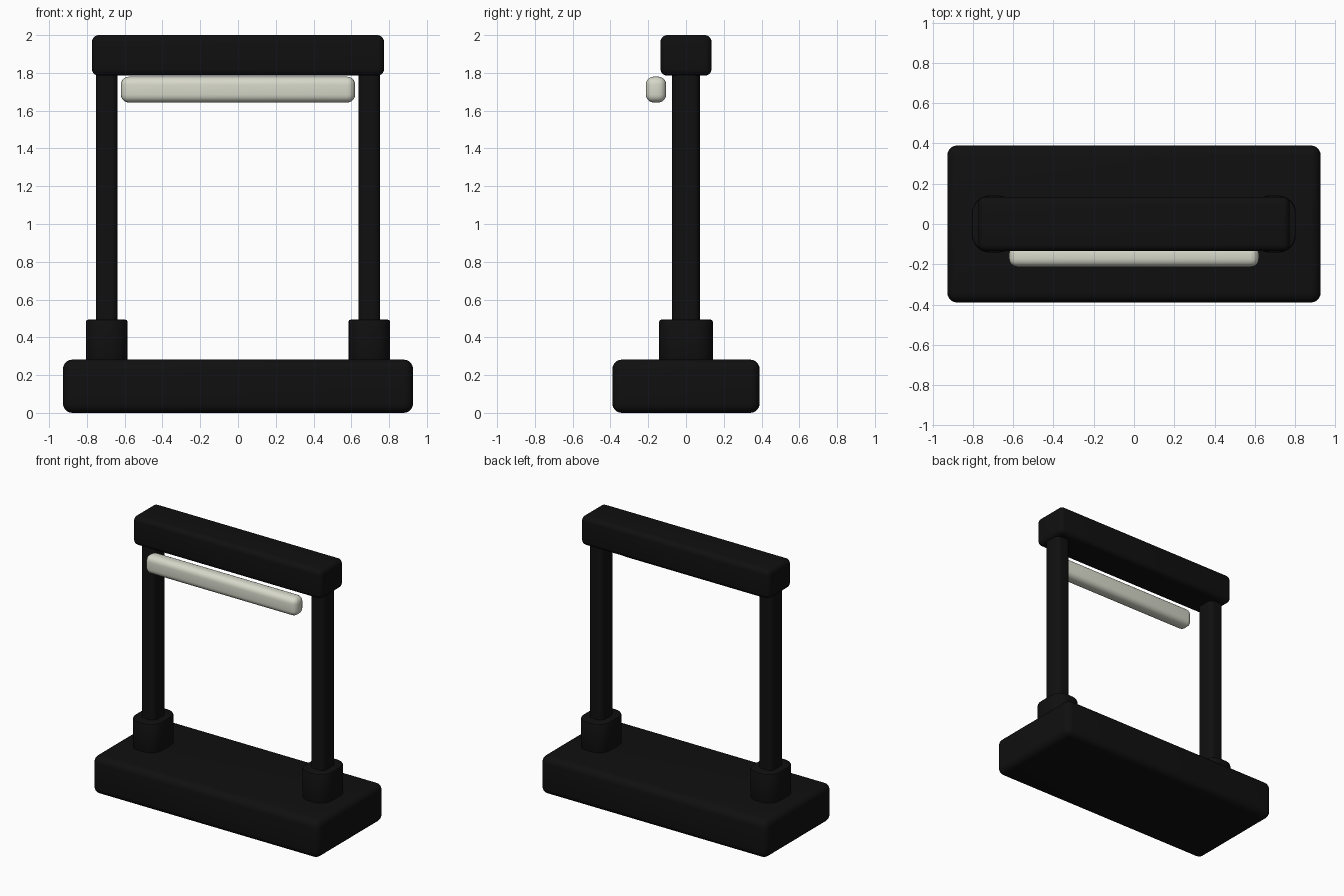
import bpy, bmesh
from math import radians
from mathutils import Vector

if "Cube" in bpy.data.objects:
    bpy.data.objects.remove(bpy.data.objects["Cube"])


def material(name, colour):
    m = bpy.data.materials.new(name)
    m.use_nodes = True
    m.diffuse_color = colour
    m.node_tree.nodes["Principled BSDF"].inputs["Base Color"].default_value = colour
    return m


black = material("matte black", (0.005, 0.005, 0.005, 1))
ivory = material("warm white", (0.68, 0.69, 0.59, 1))


def rounded_box(name, low, high, mat, corner, rim=None):
    """Box between two corners; rim=None rounds every edge by corner,
    otherwise upright edges get corner and the end outlines get rim."""
    low, high = Vector(low), Vector(high)
    centre, size = (low + high) / 2, high - low
    bm = bmesh.new()
    bmesh.ops.create_cube(bm, size=1)
    bmesh.ops.scale(bm, vec=size, verts=bm.verts)

    def bevel(edges, radius, steps):
        bmesh.ops.bevel(bm, geom=edges, offset=radius, segments=steps,
                        profile=0.5, affect='EDGES', clamp_overlap=True)

    def upright(e):
        return abs(e.verts[0].co.z - e.verts[1].co.z) > 1e-4

    if rim is None:
        bevel(bm.edges[:], corner, 5)
    else:
        bevel([e for e in bm.edges if upright(e)], corner, 6)
        if rim:
            bevel([e for e in bm.edges if not upright(e)], rim, 2)
    bmesh.ops.recalc_face_normals(bm, faces=bm.faces)
    mesh = bpy.data.meshes.new(name)
    bm.to_mesh(mesh)
    bm.free()
    mesh.materials.append(mat)
    obj = bpy.data.objects.new(name, mesh)
    obj.location = centre
    bpy.context.collection.objects.link(obj)
    bpy.ops.object.select_all(action='DESELECT')
    obj.select_set(True)
    bpy.context.view_layer.objects.active = obj
    bpy.ops.object.shade_smooth_by_angle(angle=radians(35))
    return obj


# Base slab and top beam
rounded_box("base", (-0.927, -0.39, 0), (0.927, 0.39, 0.282), black, 0.05)
rounded_box("top_beam", (-0.773, -0.135, 1.785), (0.773, 0.135, 2), black, 0.035)

# Posts standing in rounded sockets
for side, s in (("left", 1), ("right", -1)):
    x = 0.695 * s
    rounded_box(side + "_socket", (x - 0.11, -0.142, 0.26), (x + 0.11, 0.142, 0.494),
                black, 0.09, 0.012)
    rounded_box(side + "_post", (x - 0.058, -0.073, 0.4), (x + 0.058, 0.073, 1.82),
                black, 0.035, 0)

# Light bar hanging in front of the beam
rounded_box("light_bar", (-0.62, -0.213, 1.643), (0.62, -0.105, 1.78), ivory, 0.042)
